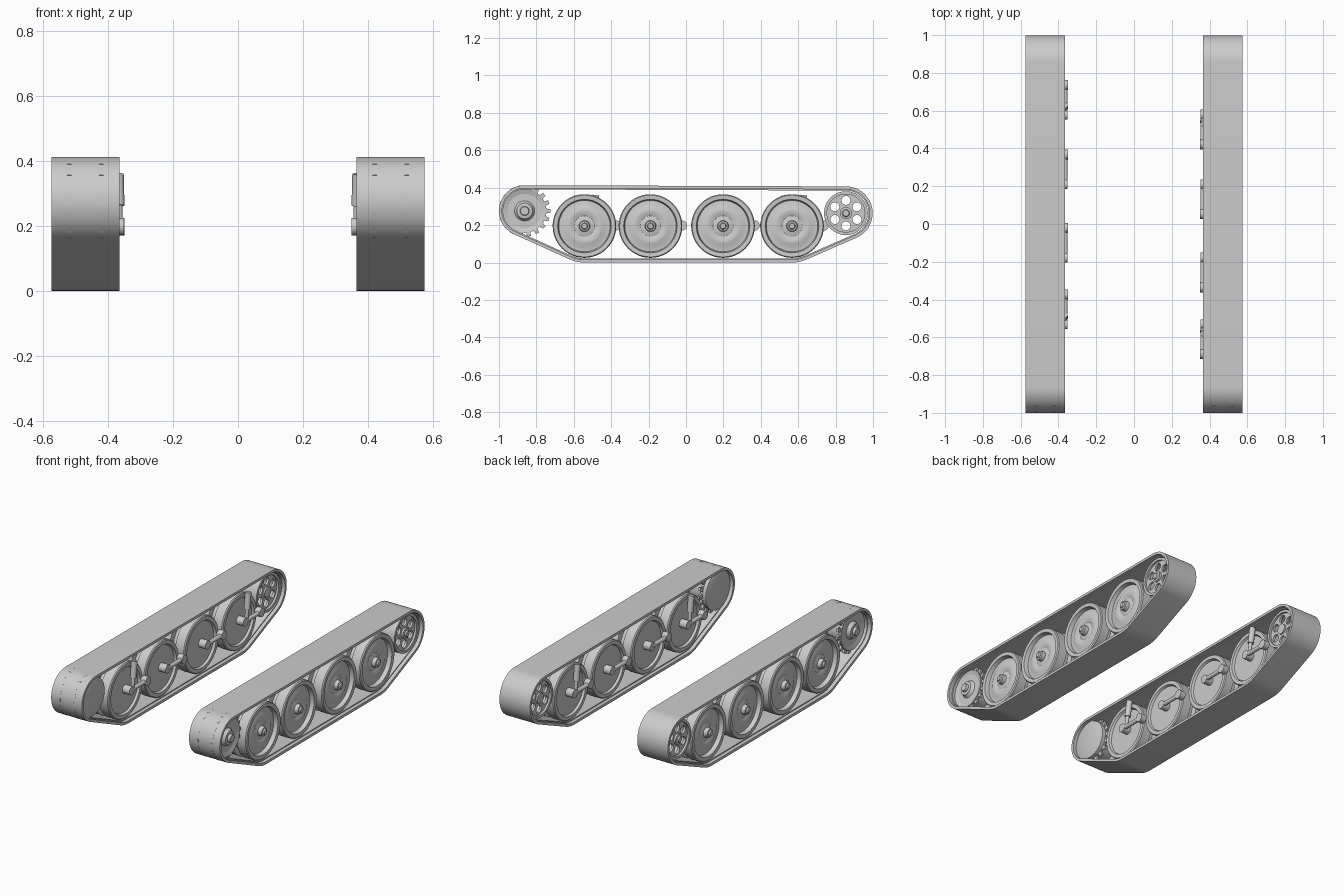
import bpy, bmesh, math
from mathutils import Matrix, Vector

cube = bpy.data.objects.get("Cube")
if cube:
    bpy.data.objects.remove(cube, do_unlink=True)

grey = bpy.data.materials.new("plain grey")
grey.use_nodes = True
grey.diffuse_color = (0.6, 0.6, 0.6, 1)
grey.node_tree.nodes["Principled BSDF"].inputs["Base Color"].default_value = (0.6, 0.6, 0.6, 1)

parts = []


def add_object(name, mesh):
    mesh.materials.clear()
    mesh.materials.append(grey)
    obj = bpy.data.objects.new(name, mesh)
    bpy.context.collection.objects.link(obj)
    parts.append(obj)
    return obj


def finish(name, bm):
    bmesh.ops.recalc_face_normals(bm, faces=bm.faces)
    mesh = bpy.data.meshes.new(name)
    bm.to_mesh(mesh)
    bm.free()
    return add_object(name, mesh)


def lathe(name, profile, side, y, z, steps=48):
    """Revolve (radius, x) points about an axle parallel to x."""
    bm = bmesh.new()
    verts = [bm.verts.new((side * x, y + r, z)) for r, x in profile]
    edges = [bm.edges.new(pair) for pair in zip(verts, verts[1:])]
    bmesh.ops.spin(bm, geom=verts + edges, cent=(0, y, z), axis=(1, 0, 0),
                   angle=math.tau, steps=steps)
    bmesh.ops.remove_doubles(bm, verts=bm.verts, dist=0.0001)
    return finish(name, bm)


def ring(radius, count=32, cy=0, cz=0):
    return [(cy + radius * math.cos(math.tau * i / count),
             cz + radius * math.sin(math.tau * i / count)) for i in range(count)]


def plate(name, outlines, x, thick, y, z):
    """Flat plate facing x; outlines after the first become holes."""
    curve = bpy.data.curves.new(name, 'CURVE')
    curve.dimensions, curve.fill_mode, curve.extrude = '2D', 'BOTH', thick / 2
    for outline in outlines:
        spline = curve.splines.new('POLY')
        spline.points.add(len(outline) - 1)
        spline.use_cyclic_u = True
        for point, (u, v) in zip(spline.points, outline):
            point.co = (u, v, 0, 1)
    temp = bpy.data.objects.new(name + " curve", curve)
    bpy.context.collection.objects.link(temp)
    graph = bpy.context.evaluated_depsgraph_get()
    mesh = bpy.data.meshes.new_from_object(temp.evaluated_get(graph))
    bpy.data.objects.remove(temp, do_unlink=True)
    turn = Matrix(((0, 0, 1, x), (1, 0, 0, y), (0, 1, 0, z), (0, 0, 0, 1)))
    mesh.transform(turn)
    return add_object(name, mesh)


def rod(bm, start, end, radius, sides=20):
    a, b = Vector(start), Vector(end)
    turn = (b - a).to_track_quat('Z', 'Y').to_matrix().to_4x4()
    bmesh.ops.create_cone(bm, cap_ends=True, segments=sides, radius1=radius, radius2=radius,
                          depth=(b - a).length, matrix=Matrix.Translation((a + b) / 2) @ turn)


WHEELS = (-0.543, -0.19, 0.198, 0.567)
WHEEL_Z = 0.195
SPROCKET = (-0.863, 0.276)
IDLER = (0.855, 0.264)


def belt_path():
    """Points and outward directions of a belt pulled tight round the wheels."""
    circles = [(WHEELS[0], WHEEL_Z, WHEEL_Z), (WHEELS[-1], WHEEL_Z, WHEEL_Z),
               (*IDLER, 0.143), (*SPROCKET, 0.137)]
    angles = []
    for i, (y, z, r) in enumerate(circles):
        y2, z2, r2 = circles[(i + 1) % 4]
        dy, dz = y2 - y, z2 - z
        angles.append(math.atan2(dz, dy) - math.acos((r - r2) / math.hypot(dy, dz)))
    path = []
    for i, (y, z, r) in enumerate(circles):
        first = angles[i - 1]
        sweep = (angles[i] - first) % math.tau
        steps = max(4, int(sweep / 0.1))
        for k in range(steps + 1):
            a = first + sweep * k / steps
            out = Vector((0, math.cos(a), math.sin(a)))
            path.append((Vector((0, y, z)) + out * r, out))
    return path


def track_band(name, side):
    section = [(0.575, 0), (0.575, 0.016), (0.552, 0.016), (0.552, 0.022),
               (0.388, 0.022), (0.388, 0.016), (0.366, 0.016), (0.366, 0)]
    bm = bmesh.new()
    rows = [[bm.verts.new(p - out * inset + Vector((side * x, 0, 0))) for x, inset in section]
            for p, out in belt_path()]
    for i, row in enumerate(rows):
        last = rows[i - 1]
        for j in range(len(section)):
            bm.faces.new((last[j - 1], last[j], row[j], row[j - 1]))
    return finish(name, bm)


# Half-profiles as (radius, distance from centre plane)
ROAD_WHEEL = [(0, 0.57), (0.014, 0.57), (0.018, 0.562), (0.027, 0.56), (0.03, 0.536),
              (0.055, 0.53), (0.075, 0.538), (0.095, 0.538), (0.115, 0.528), (0.137, 0.528),
              (0.143, 0.553), (0.165, 0.555), (0.17, 0.549), (0.17, 0.49), (0.14, 0.485),
              (0.14, 0.455), (0.17, 0.45), (0.17, 0.392), (0.165, 0.386), (0.143, 0.386),
              (0.137, 0.4), (0.03, 0.4), (0, 0.4)]
SPROCKET_DRUM = [(0, 0.565), (0.022, 0.565), (0.025, 0.55), (0.042, 0.548), (0.05, 0.53),
                 (0.065, 0.518), (0.1, 0.53), (0.117, 0.535), (0.117, 0.528), (0.095, 0.515),
                 (0.095, 0.425), (0.117, 0.41), (0.117, 0.388), (0.108, 0.384), (0, 0.384)]
IDLER_RIM = [(0.117, 0.55), (0.117, 0.392), (0.101, 0.392), (0.101, 0.55), (0.117, 0.55)]
IDLER_HUB = [(0, 0.56), (0.016, 0.56), (0.02, 0.552), (0.032, 0.55), (0.032, 0.395), (0, 0.395)]

TEETH = 18
gear = []
for i in range(TEETH):
    for r, shift in ((0.113, -0.32), (0.138, -0.2), (0.138, 0.2), (0.113, 0.32)):
        a = math.tau * (i + shift) / TEETH
        gear.append((r * math.cos(a), r * math.sin(a)))
idler_holes = [ring(0.024, 20, *c) for c in ring(0.068, 6)]
# Turn the hole pattern so that one hole sits at the top
idler_holes = [[(-v, u) for u, v in hole] for hole in idler_holes]

for label, side in (("left", 1), ("right", -1)):
    track_band(label + " track band", side)

    # Front drive sprocket with two toothed rings
    lathe(label + " sprocket drum", SPROCKET_DRUM, side, *SPROCKET)
    for ring_name, x in (("outer", 0.52), ("inner", 0.422)):
        plate(f"{label} {ring_name} sprocket teeth", [gear], side * x, 0.014, *SPROCKET)

    # Rear idler with pierced plates
    lathe(label + " idler rim", IDLER_RIM, side, *IDLER)
    lathe(label + " idler hub", IDLER_HUB, side, *IDLER, steps=24)
    for plate_name, x in (("outer", 0.53), ("inner", 0.412)):
        plate(f"{label} {plate_name} idler plate", [ring(0.104, 48)] + idler_holes,
              side * x, 0.014, *IDLER)

    # Road wheels and their swing arms; the arms point opposite ways on each side
    for number, y in enumerate(WHEELS, 1):
        lathe(f"{label} road wheel {number}", ROAD_WHEEL, side, y, WHEEL_Z)
        axle, pivot, z = y + 0.012, y + 0.012 - side * 0.157, 0.198
        bm = bmesh.new()
        rod(bm, (side * 0.41, axle, z), (side * 0.352, axle, z), 0.026)
        rod(bm, (side * 0.364, axle, z), (side * 0.364, pivot, z), 0.013)
        rod(bm, (side * 0.385, pivot, z), (side * 0.35, pivot, z), 0.027)
        finish(f"{label} swing arm {number}", bm)

        # Shock absorbers on the first and last wheels only
        if number in (1, len(WHEELS)):
            bm = bmesh.new()
            low = Vector((side * 0.366, axle - side * 0.025, z))
            high = Vector((side * 0.37, axle - side * 0.05, 0.36))
            rod(bm, low, high, 0.011)
            rod(bm, low.lerp(high, 0.4), high, 0.018)
            finish(f"{label} shock absorber {number}", bm)

# Smooth curved surfaces while keeping edges crisp
bpy.ops.object.select_all(action='DESELECT')
for obj in parts:
    obj.select_set(True)
bpy.context.view_layer.objects.active = parts[0]
bpy.ops.object.shade_smooth_by_angle(angle=math.radians(30))
